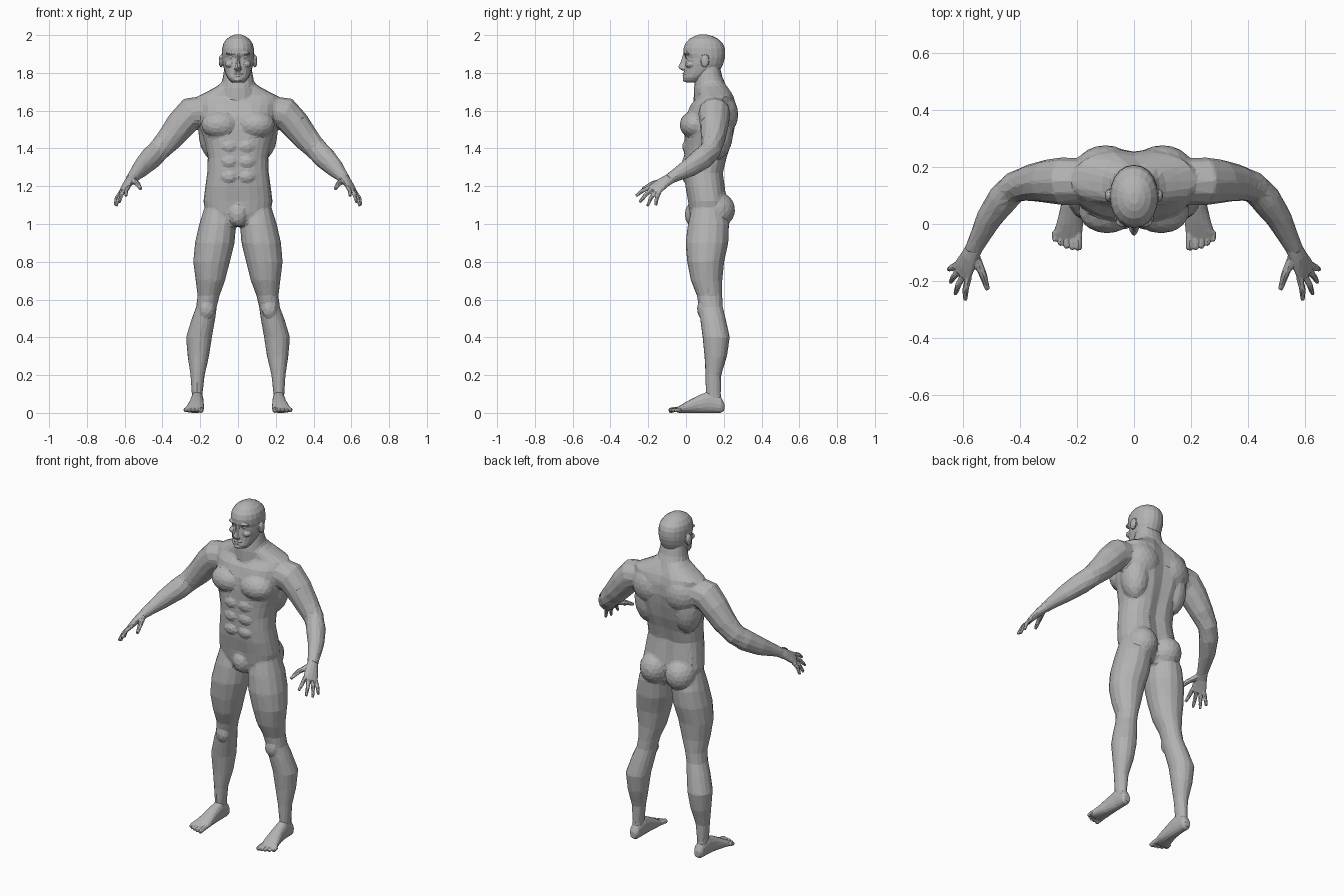
import bpy, bmesh, math
from mathutils import Vector, Matrix

skin = bpy.data.materials.new("grey_skin")
skin.diffuse_color = (0.45, 0.45, 0.45, 1)


def bridge(bm, rings):
    """Skin a list of vertex rings and cap both ends."""
    n = len(rings[0])
    for a, b in zip(rings, rings[1:]):
        for i in range(n):
            j = (i + 1) % n
            bm.faces.new((a[i], a[j], b[j], b[i]))
    bm.faces.new(rings[0][::-1])
    bm.faces.new(rings[-1])


def stack(bm, rows, axis="z", n=20, power=0.9, groove=0.0):
    """Rounded sections: (position, u0, u1, v0, v1) along z or y."""
    rings = []
    for p, u0, u1, v0, v1 in rows:
        ring = []
        for i in range(n):
            a = 2 * math.pi * i / n
            c, s = math.cos(a), math.sin(a)
            u = (u0 + u1) / 2 + (u1 - u0) / 2 * math.copysign(abs(c) ** power, c)
            v = (v0 + v1) / 2 + (v1 - v0) / 2 * math.copysign(abs(s) ** power, s)
            if abs(c) < 0.01:
                v -= groove * (1 if s > 0 else -0.4)
            ring.append(bm.verts.new((u, v, p) if axis == "z" else (u, p, v)))
        rings.append(ring)
    bridge(bm, rings)


def tube(bm, rows, ref=(0, 0, 1), n=12):
    """Oval sections along a path: (x, y, z, radius along ref, radius across)."""
    pts = [Vector(r[:3]) for r in rows]
    rings = []
    for i, r in enumerate(rows):
        t = (pts[min(i + 1, len(pts) - 1)] - pts[max(i - 1, 0)]).normalized()
        a = Vector(ref)
        a = (a - t * a.dot(t)).normalized()
        b = t.cross(a)
        rings.append([bm.verts.new(pts[i] + a * r[3] * math.cos(q) + b * r[4] * math.sin(q))
                      for q in (2 * math.pi * k / n for k in range(n))])
    bridge(bm, rings)


def blob(bm, centre, radii):
    m = Matrix.Translation(centre) @ Matrix.Diagonal((*radii, 1))
    bmesh.ops.create_icosphere(bm, subdivisions=3, radius=1, matrix=m)


def mirror(bm):
    geom = bm.verts[:] + bm.edges[:] + bm.faces[:]
    for v in bmesh.ops.duplicate(bm, geom=geom)["geom"]:
        if isinstance(v, bmesh.types.BMVert):
            v.co.x *= -1


def finish(name, bm, voxel, tris, smooth):
    """Fuse the overlapping masses, then reduce them to flat facets."""
    bmesh.ops.recalc_face_normals(bm, faces=bm.faces[:])
    me = bpy.data.meshes.new(name)
    bm.to_mesh(me)
    bm.free()
    ob = bpy.data.objects.new(name, me)
    bpy.context.collection.objects.link(ob)
    bpy.context.view_layer.objects.active = ob
    ob.select_set(True)
    m = ob.modifiers.new("fuse", "REMESH")
    m.mode, m.voxel_size = "VOXEL", voxel
    bpy.ops.object.modifier_apply(modifier="fuse")
    m = ob.modifiers.new("soften", "SMOOTH")
    m.factor, m.iterations = 0.5, smooth
    bpy.ops.object.modifier_apply(modifier="soften")
    m = ob.modifiers.new("facet", "DECIMATE")
    m.ratio = min(1.0, tris / max(1, 2 * len(ob.data.polygons)))
    bpy.ops.object.modifier_apply(modifier="facet")
    ob.data.materials.clear()
    ob.data.materials.append(skin)
    for p in ob.data.polygons:
        p.use_smooth = False
        p.material_index = 0
    ob.select_set(False)
    return ob


def other_side(ob, name):
    me = ob.data.copy()
    me.transform(Matrix.Scale(-1, 4, (1, 0, 0)))
    me.flip_normals()
    bpy.context.collection.objects.link(bpy.data.objects.new(name, me))


# Body: leg, arm and muscle masses of one side
bm = bmesh.new()
stack(bm, [(0.05, .187, .243, .105, .19), (0.1, .188, .245, .105, .185),
           (0.2, .176, .252, .103, .187), (0.3, .153, .267, .098, .217),
           (0.4, .138, .275, .088, .232), (0.5, .12, .245, .075, .21),
           (0.56, .112, .222, .068, .195), (0.62, .098, .214, .058, .192),
           (0.7, .068, .224, .026, .192), (0.8, .043, .237, .006, .202),
           (0.9, .018, .228, -.002, .224), (1.0, .01, .205, .01, .228),
           (1.08, .03, .18, .03, .2)], n=16, power=0.95)
tube(bm, [(.16, .15, 1.60, .08, .08), (.25, .15, 1.585, .087, .085),
          (.30, .15, 1.53, .08, .078), (.36, .145, 1.455, .07, .066),
          (.42, .13, 1.39, .061, .055), (.46, .09, 1.35, .062, .055),
          (.51, .02, 1.30, .052, .046), (.55, -.06, 1.255, .034, .034),
          (.568, -.095, 1.235, .028, .03)])
blob(bm, (.165, .085, .55), (.04, .026, .05))        # knee
blob(bm, (.085, .165, 1.075), (.088, .095, .095))    # buttock
blob(bm, (.095, .045, 1.525), (.1, .078, .075))      # chest
blob(bm, (.13, .165, 1.49), (.08, .085, .15))        # side of back
blob(bm, (.1, .19, 1.58), (.11, .087, .11))          # shoulder blade
for z in (1.25, 1.33, 1.41):                         # stomach
    blob(bm, (.045, .012, z), (.048, .032, .038))
mirror(bm)

# Body: trunk, neck and groin on the centre line
trunk = [(0.99, .06, .03, .18), (1.02, .12, .02, .205), (1.06, .172, .015, .215),
         (1.12, .183, .008, .22), (1.2, .173, -.006, .208), (1.27, .163, -.01, .198),
         (1.35, .16, -.012, .218), (1.42, .175, -.012, .242), (1.5, .2, -.01, .26),
         (1.57, .205, -.002, .27), (1.63, .21, .02, .268), (1.675, .215, .06, .255),
         (1.70, .165, .06, .24), (1.73, .11, .06, .22), (1.76, .075, .08, .19)]
stack(bm, [(z, -w, w, a, b) for z, w, a, b in trunk], n=24, power=0.8, groove=0.016)
neck = [(1.64, .1, .04, .25), (1.72, .092, .042, .218), (1.78, .08, .05, .192),
        (1.85, .068, .065, .175)]
stack(bm, [(z, -w, w, a, b) for z, w, a, b in neck])
blob(bm, (0, .04, 1.05), (.052, .047, .065))
finish("body", bm, 0.008, 4200, 4)

# Head: paired features first, then skull and centre features
bm = bmesh.new()
blob(bm, (.09, .1, 1.862), (.012, .022, .034))       # ear
blob(bm, (.033, .01, 1.903), (.032, .022, .009))     # brow
blob(bm, (.031, .014, 1.88), (.015, .015, .009))     # eye
blob(bm, (.045, .022, 1.845), (.024, .026, .018))    # cheek
mirror(bm)
skull = [(1.748, .03, .004, .07), (1.758, .042, -.01, .09), (1.775, .056, -.015, .115),
         (1.795, .066, -.01, .15), (1.82, .074, -.008, .185), (1.85, .081, -.006, .198),
         (1.88, .084, -.003, .206), (1.9, .085, -.013, .208), (1.93, .084, -.013, .206),
         (1.955, .078, -.004, .196), (1.98, .06, .018, .17), (1.995, .038, .045, .14),
         (2.003, .016, .07, .11)]
stack(bm, [(z, -w, w, a, b) for z, w, a, b in skull], power=0.95)
stack(bm, [(1.812, -.014, .014, -.02, .03), (1.822, -.02, .02, -.037, .03),
           (1.832, -.015, .015, -.042, .03), (1.86, -.011, .011, -.028, .03),
           (1.9, -.01, .01, -.017, .03)], n=10)      # nose
blob(bm, (0, .0, 1.797), (.027, .02, .006))          # upper lip
blob(bm, (0, .001, 1.785), (.023, .02, .006))        # lower lip
blob(bm, (0, .004, 1.763), (.026, .022, .012))       # chin
finish("head", bm, 0.004, 1500, 2)

# Hands: palm, four fingers and thumb
bm = bmesh.new()
across = Vector((-.61, -.68, .41))
tube(bm, [(.555, -.072, 1.247, .03, .028), (.578, -.115, 1.222, .035, .023),
          (.595, -.15, 1.195, .043, .018), (.606, -.175, 1.175, .043, .014)], ref=across)
tips = [(.593, -.266, 1.148), (.628, -.246, 1.115), (.645, -.204, 1.095), (.651, -.16, 1.098)]
for k, tip in zip((.033, .011, -.011, -.033), tips):
    base = Vector((.601, -.164, 1.182)) + across * k
    mid = (base + Vector(tip)) / 2 + Vector((.006, -.004, .005))
    tube(bm, [(*base, .012, .012), (*mid, .0115, .0115), (*tip, .008, .008)], ref=across, n=8)
tube(bm, [(.56, -.11, 1.23, .018, .018), (.53, -.18, 1.212, .014, .014),
          (.515, -.23, 1.185, .009, .009)], n=8)
other_side(finish("left_hand", bm, 0.004, 800, 2), "right_hand")

# Feet: heel to ball, then five toes
bm = bmesh.new()
stack(bm, [(.203, .197, .233, .012, .05), (.185, .186, .245, 0, .085),
           (.12, .182, .25, -.001, .115), (.06, .181, .258, -.001, .09),
           (0, .179, .273, -.001, .058), (-.035, .182, .285, 0, .037),
           (-.05, .19, .278, .004, .028)], axis="y", n=16)
for i, tip in enumerate((-.09, -.089, -.084, -.074, -.06)):
    r = .0145 if i == 0 else .0105
    x = .196 + .0205 * i
    tube(bm, [(x, -.025, .02, r, r), (x, tip + .025, .017, r, r),
              (x, tip + .006, .013, r, r), (x, tip - .002, .011, r * .6, r * .6)], n=8)
other_side(finish("left_foot", bm, 0.004, 700, 2), "right_foot")
